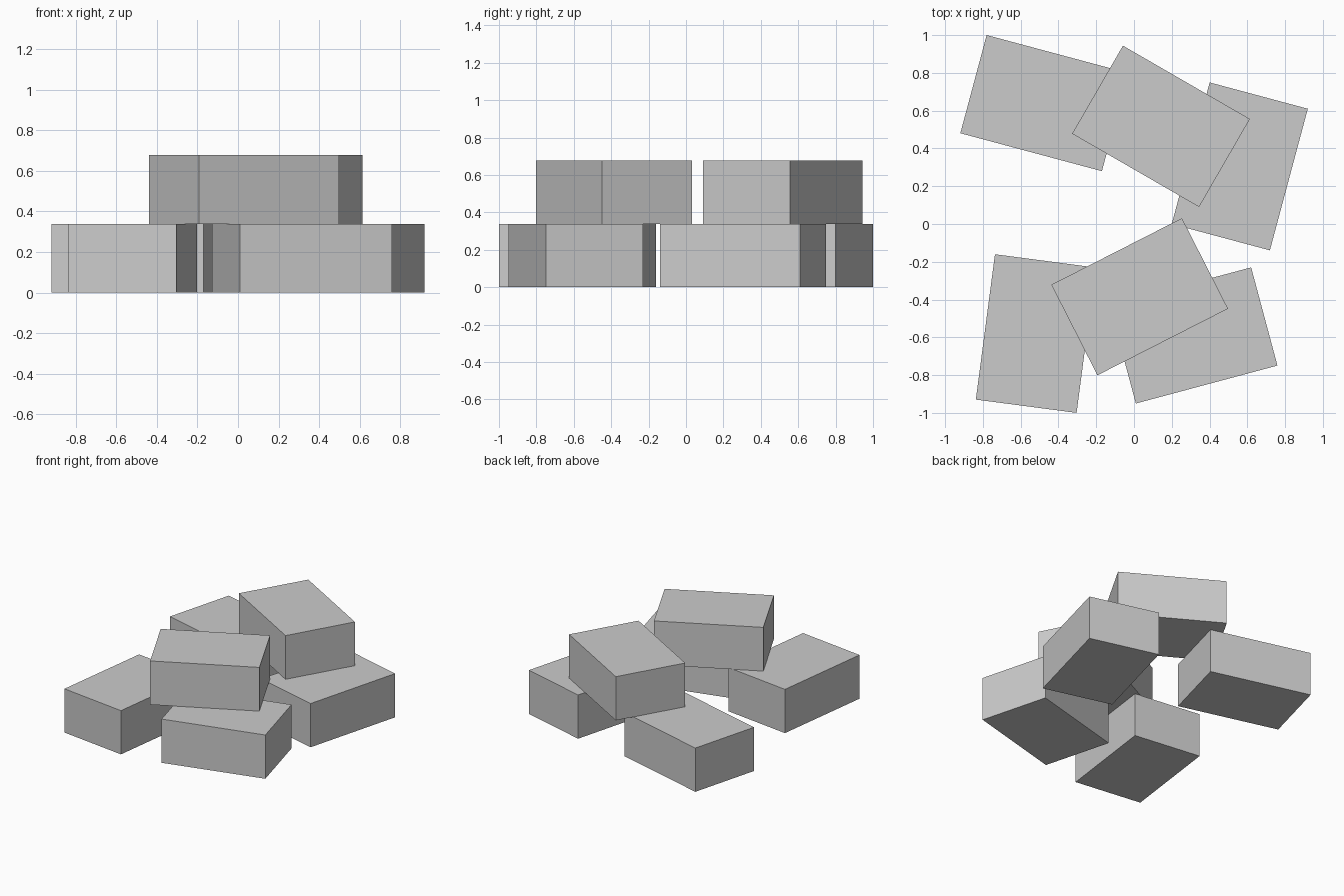
import bpy
from math import radians

if "Cube" in bpy.data.objects:
    bpy.data.objects.remove(bpy.data.objects["Cube"])

LENGTH, WIDTH, HEIGHT = 0.776, 0.538, 0.339


def block(name, x, y, layer, angle):
    """One loose block lying flat in the given layer, turned about z."""
    bpy.ops.mesh.primitive_cube_add(
        size=1, location=(x, y, HEIGHT * (layer + 0.5)),
        rotation=(0, 0, radians(angle)))
    ob = bpy.context.object
    ob.name = name
    ob.scale = (LENGTH, WIDTH, HEIGHT)
    bpy.ops.object.transform_apply(location=False, rotation=False, scale=True)


# Bottom layer: four blocks on the ground
block("lower_block_back_left", -0.475, 0.64, 0, -15)
block("lower_block_back_right", 0.56, 0.305, 0, 75)
block("lower_block_front_right", 0.315, -0.59, 0, 15)
block("lower_block_front_left", -0.52, -0.58, 0, 82.5)

# Top layer: two blocks bridging the lower ones
block("upper_block_back", 0.143, 0.517, 1, -30)
block("upper_block_front", 0.03, -0.385, 1, 27)
